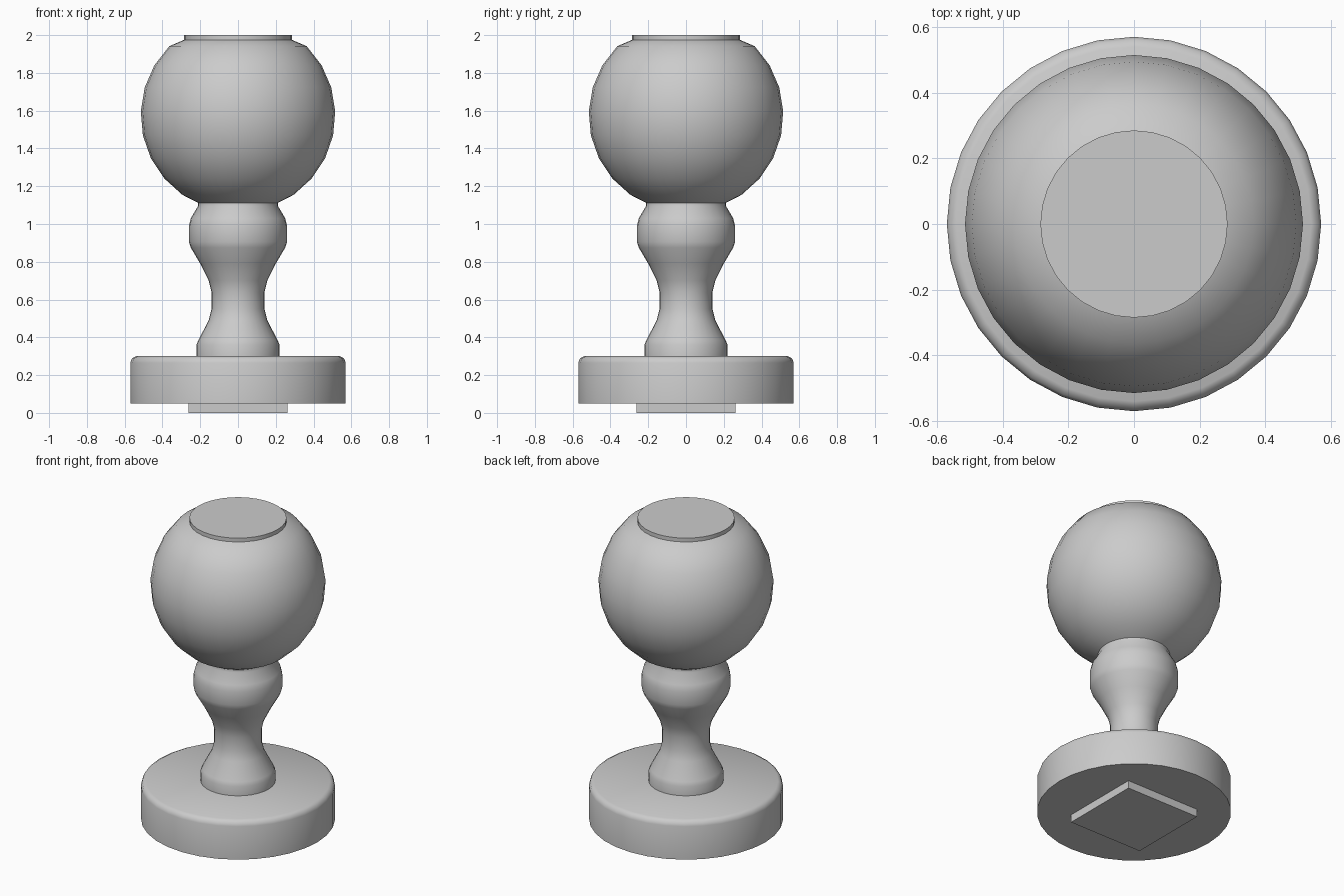
import bpy, bmesh
from math import sin, cos, tau, radians

if "Cube" in bpy.data.objects:
    bpy.data.objects.remove(bpy.data.objects["Cube"])

SIDES = 32


def lathe(name, profile, angle=60):
    """Revolve an (r, z) profile, listed bottom to top, and cap both ends."""
    bm = bmesh.new()
    rings = [[bm.verts.new((r * cos(tau * i / SIDES), r * sin(tau * i / SIDES), z))
              for i in range(SIDES)] for r, z in profile]
    for lo, hi in zip(rings, rings[1:]):
        for i in range(SIDES):
            j = (i + 1) % SIDES
            bm.faces.new((lo[i], lo[j], hi[j], hi[i]))
    bm.faces.new(rings[0][::-1])
    bm.faces.new(rings[-1])
    mesh = bpy.data.meshes.new(name)
    bm.to_mesh(mesh)
    bm.free()
    obj = bpy.data.objects.new(name, mesh)
    bpy.context.collection.objects.link(obj)
    bpy.ops.object.select_all(action='DESELECT')
    obj.select_set(True)
    bpy.context.view_layer.objects.active = obj
    bpy.ops.object.shade_smooth_by_angle(angle=radians(angle))
    return obj


# Square peg under the base
bpy.ops.mesh.primitive_cube_add(size=1, location=(0, 0, 0.03))
peg = bpy.context.object
peg.name = "square_peg"
peg.scale = (0.525, 0.525, 0.06)

# Round base with a softened top rim
lathe("round_base", [(0.57, 0.05), (0.57, 0.265), (0.562, 0.288), (0.54, 0.30)])

# Waisted stem, collar, ball and flat top as one turned piece
stem = [(0.22, 0.29), (0.22, 0.36), (0.21, 0.385), (0.155, 0.49), (0.14, 0.55),
        (0.14, 0.64), (0.155, 0.70), (0.20, 0.79), (0.25, 0.875), (0.26, 0.905),
        (0.26, 0.99), (0.25, 1.03), (0.212, 1.095), (0.212, 1.112)]
ball = [(0.515 * cos(radians(-55 + 100 * k / 7)),
         1.577 + 0.515 * sin(radians(-55 + 100 * k / 7))) for k in range(8)]
lathe("turned_post", stem + ball + [(0.285, 1.975), (0.285, 2.0)])
